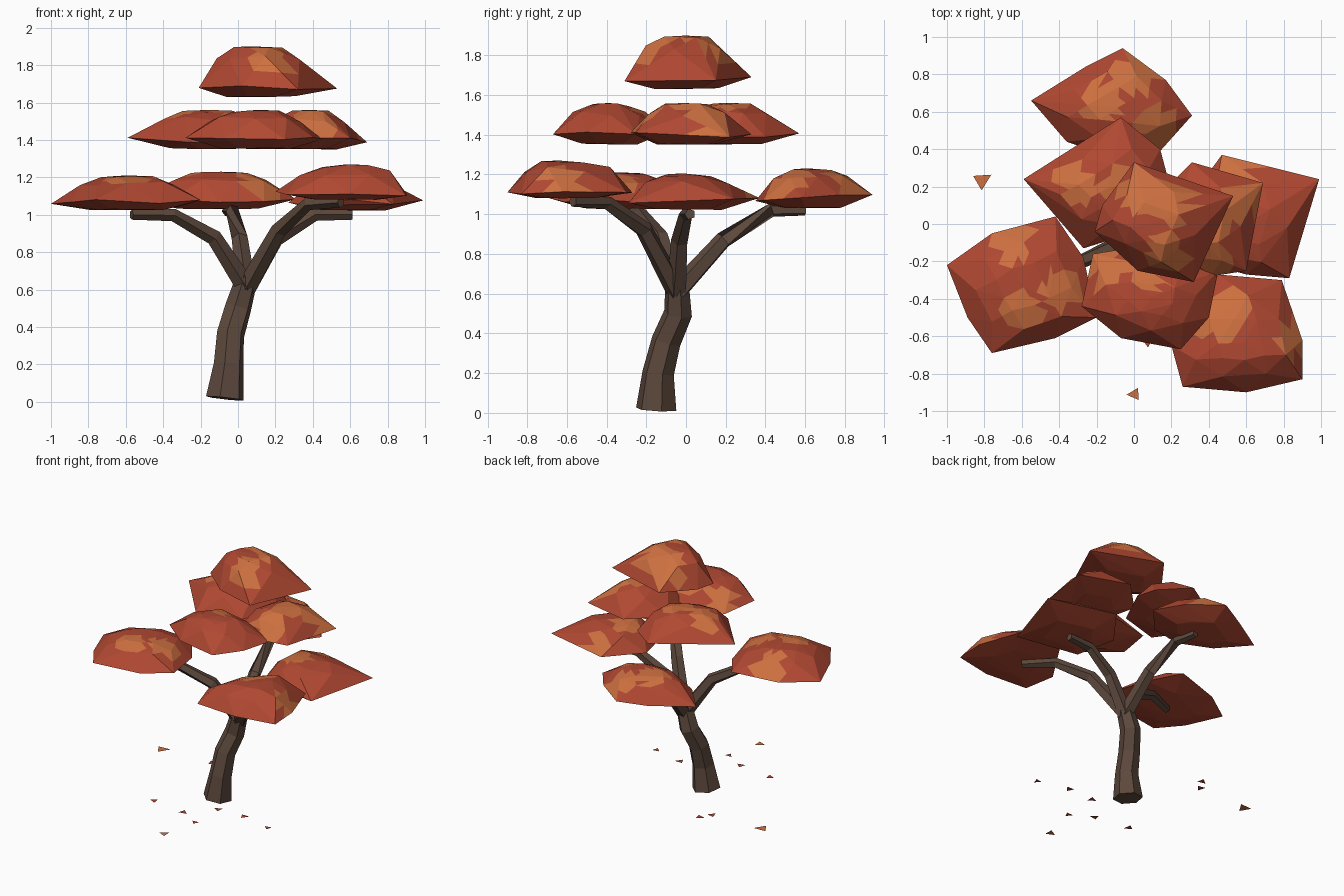
import bpy, bmesh, math, random
from mathutils import Vector

if "Cube" in bpy.data.objects:
    bpy.data.objects.remove(bpy.data.objects["Cube"])

random.seed(4)


def srgb(r, g, b):
    f = lambda c: c / 12.92 if c <= 0.04045 else ((c + 0.055) / 1.055) ** 2.4
    return (f(r / 255), f(g / 255), f(b / 255), 1)


def material(name, *rgb):
    m = bpy.data.materials.new(name)
    m.diffuse_color = srgb(*rgb)
    m.use_nodes = True
    m.node_tree.nodes["Principled BSDF"].inputs["Base Color"].default_value = m.diffuse_color
    return m


BARK = material("brown bark", 92, 72, 60)
RED = material("autumn red", 176, 72, 50)
ORANGE = material("autumn orange", 206, 112, 64)


def finish(name, bm, *mats):
    bmesh.ops.recalc_face_normals(bm, faces=bm.faces)
    me = bpy.data.meshes.new(name)
    bm.to_mesh(me)
    bm.free()
    for m in mats:
        me.materials.append(m)
    ob = bpy.data.objects.new(name, me)
    bpy.context.collection.objects.link(ob)
    return ob


def limb(name, path, radii, sides=6):
    """Faceted tube along a path, tapering by the radii."""
    bm = bmesh.new()
    pts = [Vector(p) for p in path]
    rings = []
    for i, p in enumerate(pts):
        t = (pts[min(i + 1, len(pts) - 1)] - pts[max(i - 1, 0)]).normalized()
        ref = Vector((0, 1, 0)) if abs(t.y) < 0.8 else Vector((1, 0, 0))
        u = t.cross(ref).normalized()
        v = t.cross(u)
        rings.append([bm.verts.new(p + radii[i] * (math.cos(a) * u + math.sin(a) * v))
                      for a in (math.tau * (k + 0.25) / sides for k in range(sides))])
    for a, b in zip(rings, rings[1:]):
        for k in range(sides):
            j = (k + 1) % sides
            bm.faces.new((a[k], a[j], b[j], b[k]))
    bm.faces.new(rings[0])
    bm.faces.new(rings[-1])
    return finish(name, bm, BARK)


def canopy(name, outline, bottom, rim, top, spots):
    """Faceted leaf pad: hull of a rim, a shoulder ring, a low ring and a peak."""
    c = sum((Vector((x, y, 0)) for x, y in outline), Vector()) / len(outline)
    bm = bmesh.new()
    n = len(outline)
    for i, (x, y) in enumerate(outline):
        p = Vector((x, y, 0))
        mid = (p + Vector((*outline[(i + 1) % n], 0))) / 2
        ring = [(p, 1.0, rim + random.uniform(-0.01, 0.025)),
                (mid, 0.72, rim + (top - rim) * random.uniform(0.62, 0.8)),
                (p, 0.35, rim + (top - rim) * random.uniform(0.9, 0.99)),
                (p, 0.5, bottom + random.uniform(0, 0.008))]
        for q, s, z in ring:
            bm.verts.new(c + (q - c) * s + Vector((0, 0, z)))
    bm.verts.new(c + Vector((0, 0, top)))
    bmesh.ops.convex_hull(bm, input=bm.verts)
    bmesh.ops.delete(bm, geom=[v for v in bm.verts if not v.link_faces], context='VERTS')
    bmesh.ops.recalc_face_normals(bm, faces=bm.faces)
    bmesh.ops.subdivide_edges(bm, edges=bm.edges[:], cuts=1, use_grid_fill=True)
    bm.normal_update()
    # orange patches on the upper side
    for f in bm.faces:
        m = f.calc_center_median()
        near = any(math.hypot(m.x - x, m.y - y) < 0.11 for x, y in spots)
        f.material_index = int(near and f.normal.z > 0.1)
    return finish(name, bm, RED, ORANGE)


# Trunk
limb("trunk", [(-.07, -.15, .018), (-.05, -.14, .2), (-.04, -.1, .36),
               (.0, -.04, .5), (.05, -.045, .67)], [.105, .082, .076, .073, .06])

# Branches
FORK = (.045, -.045, .61)
for name, path in {
    "branch_left": [(-.13, -.13, .88), (-.35, -.23, 1.0), (-.57, -.32, 1.0)],
    "branch_back": [(.01, .19, .87), (-.03, .43, 1.02), (-.06, .6, 1.02)],
    "branch_right": [(.2, -.03, .87), (.41, .0, 1.0), (.61, .02, 1.0)],
    "branch_front_right": [(.22, -.21, .92), (.38, -.40, 1.06), (.55, -.57, 1.065)],
}.items():
    limb(name, [FORK] + path, [.055, .045, .036, .028], 5)

# Lower leaf tier
canopy("canopy_low_left", [(-1, -.22), (-.76, -.05), (-.42, .04), (-.27, -.18), (-.2, -.5),
                           (-.42, -.61), (-.76, -.69), (-.89, -.5)],
       1.025, 1.06, 1.21, [(-.66, -.1), (-.38, -.36), (-.6, -.47)])
canopy("canopy_low_back", [(-.06, .94), (.17, .77), (.31, .58), (.14, .39), (-.1, .35),
                           (-.36, .44), (-.55, .66), (-.26, .84)],
       1.03, 1.075, 1.23, [(0, .8), (-.18, .66), (.12, .52)])
canopy("canopy_low_right", [(.47, .37), (.99, .24), (.83, -.29), (.6, -.27), (.35, -.2), (.27, .1)],
       1.02, 1.06, 1.205, [(.57, .28), (.5, .02)])
canopy("canopy_low_front_right", [(.79, -.3), (.9, -.62), (.9, -.83), (.6, -.9), (.26, -.87),
                                  (.2, -.65), (.45, -.27)],
       1.08, 1.11, 1.27, [(.52, -.45), (.45, -.52), (.86, -.6)])

# Middle leaf tier
canopy("canopy_mid_back_left", [(-.07, .57), (.14, .4), (.18, .25), (.05, -.03), (-.27, -.13),
                                (-.4, .05), (-.59, .24)],
       1.35, 1.39, 1.56, [(-.3, .2), (-.07, .2)])
canopy("canopy_mid_front", [(-.22, -.16), (-.28, -.44), (-.07, -.61), (.25, -.67), (.4, -.5),
                            (.45, -.25), (.15, -.1)],
       1.35, 1.39, 1.56, [(-.15, -.22), (.08, -.25)])
canopy("canopy_mid_right", [(.31, .33), (.69, .22), (.6, -.25), (.41, -.28), (.14, -.2), (.08, .1)],
       1.35, 1.39, 1.56, [(.56, .1), (.42, .0), (.4, -.2)])

# Top leaf pad
canopy("canopy_top", [(0, .33), (.53, .15), (.32, -.31), (.02, -.25), (-.21, -.04), (-.17, .1)],
       1.63, 1.68, 1.9, [(.03, .17), (.2, .1), (.17, -.14)])

# Fallen leaves
leaves = [(-.81, .235, .055), (0, -.91, .04), (.07, -.63, .03), (-.4, .25, .035),
          (-.35, .33, .035), (-.37, -.5, .035), (-.09, -.54, .035), (.08, -.36, .035),
          (.3, -.35, .035), (.54, -.41, .03)]
for i, (x, y, r) in enumerate(leaves):
    bm = bmesh.new()
    turn = random.uniform(0, math.tau)
    bm.faces.new([bm.verts.new((x + r * math.cos(turn + a), y + r * math.sin(turn + a), .045))
                  for a in (0, 1.9, 4.1)])
    finish(f"fallen_leaf_{i + 1}", bm, ORANGE if i < 2 else RED)
